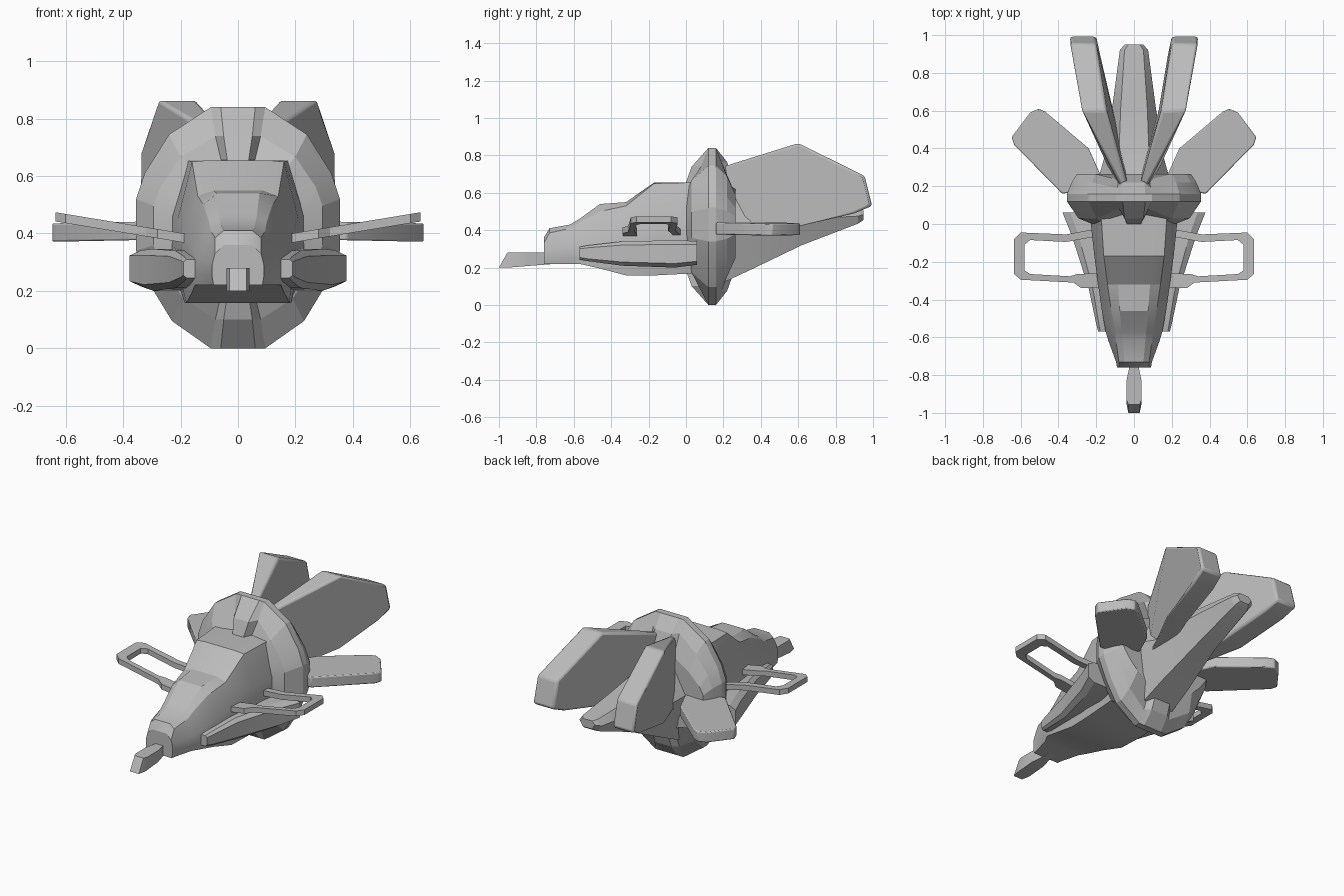
import bpy, bmesh, math

cube = bpy.data.objects.get("Cube")
if cube:
    bpy.data.objects.remove(cube, do_unlink=True)

grey = bpy.data.materials.new("hull_grey")
grey.use_nodes = True
GREY = (0.5, 0.5, 0.5, 1)
grey.diffuse_color = GREY
grey.node_tree.nodes["Principled BSDF"].inputs["Base Color"].default_value = GREY


def loft(name, rings, bevel=0.0, angle=25):
    """Bridge equal-length closed rings of points and cap both ends."""
    bm = bmesh.new()
    loops = [[bm.verts.new(p) for p in ring] for ring in rings]
    n = len(loops[0])
    for a, b in zip(loops, loops[1:]):
        for i in range(n):
            j = (i + 1) % n
            bm.faces.new((a[i], a[j], b[j], b[i]))
    bm.faces.new(loops[0])
    bm.faces.new(loops[-1])
    bmesh.ops.recalc_face_normals(bm, faces=bm.faces)
    mesh = bpy.data.meshes.new(name)
    bm.to_mesh(mesh)
    bm.free()
    mesh.materials.append(grey)
    ob = bpy.data.objects.new(name, mesh)
    bpy.context.collection.objects.link(ob)
    if bevel:
        mod = ob.modifiers.new("soft_edges", 'BEVEL')
        mod.width, mod.segments, mod.limit_method = bevel, 2, 'ANGLE'
        mod.angle_limit = math.radians(40)
    bpy.ops.object.select_all(action='DESELECT')
    ob.select_set(True)
    bpy.context.view_layer.objects.active = ob
    bpy.ops.object.shade_smooth_by_angle(angle=math.radians(angle))
    return ob


def section(y, half):
    """Mirror a half profile, listed top to bottom, into a full ring."""
    return ([(x, y, z) for x, z in half] +
            [(-x, y, z) for x, z in reversed(half)])


# Fuselage with stepped top line
loft("fuselage", [section(y, h) for y, h in (
    (-0.76, [(.05, .36), (.08, .33), (.09, .29), (.09, .25), (.085, .22)]),
    (-0.73, [(.05, .41), (.08, .385), (.095, .3), (.095, .25), (.09, .22)]),
    (-0.62, [(.06, .43), (.095, .41), (.135, .32), (.135, .26), (.12, .22)]),
    (-0.57, [(.065, .46), (.10, .44), (.15, .33), (.15, .26), (.15, .22)]),
    (-0.46, [(.075, .54), (.12, .5), (.17, .36), (.17, .27), (.16, .195)]),
    (-0.32, [(.085, .55), (.14, .53), (.19, .4), (.19, .28), (.18, .158)]),
    (-0.17, [(.10, .655), (.16, .65), (.21, .45), (.21, .28), (.185, .158)]),
    (0.06, [(.11, .655), (.175, .655), (.235, .46), (.235, .3), (.19, .17)]),
)])

# Nose probe with slanted tip
loft("nose_probe", [
    [(-w, y0, lo), (w, y0, lo), (w, y1, hi), (-w, y1, hi)]
    for w, y0, y1, lo, hi in (
        (.03, -1.0, -.955, .2, .28), (.04, -.95, -.93, .2, .28),
        (.04, -.83, -.83, .21, .28), (.025, -.76, -.76, .215, .28),
        (.025, -.7, -.7, .22, .28))])

# Lens-shaped collar with grooves between its radial panels
RIM = [(.06, .84), (.095, .84), (.24, .745), (.325, .61), (.355, .52),
       (.355, .34), (.30, .21), (.23, .095), (.095, 0), (.06, 0)]
GROOVES = (1, 8)


def collar_ring(y, sx, sz, dent=0.0):
    half = [(x * sx, y + (dent if i in GROOVES else 0), .42 + (z - .42) * sz)
            for i, (x, z) in enumerate(RIM)]
    return half + [(-x, yy, z) for x, yy, z in reversed(half)]


loft("collar", [collar_ring(*r) for r in (
    (0.0, .62, .56, .05), (.03, .83, .76, .05), (.12, 1, 1), (.16, 1, 1),
    (.22, .93, .82, -.03), (.265, .85, .52, -.03))], angle=15)

# Tapering tail boom
loft("tail_boom", [section(y, h) for y, h in (
    (.2, [(.12, .6), (.2, .45), (.10, .12)]),
    (.36, [(.08, .56), (.155, .42), (.09, .195)]),
    (.62, [(.07, .53), (.115, .46), (.06, .32)]),
    (.92, [(.05, .51), (.075, .475), (.045, .435)]),
    (.95, [(.03, .505), (.05, .485), (.03, .455)]))])

# Paired parts: s is the side sign, +1 for left
FIN = [(.2, .74, .03, .07), (.6, .865, .145, .28), (.955, .69, .2, .338),
       (.995, .53, .2, .34), (.9, .49, .18, .325), (.6, .42, .13, .275),
       (.22, .35, .02, .1)]
WING = [(.15, .2), (.38, .16), (.635, .42), (.648, .46), (.55, .59),
        (.505, .61), (.47, .595), (.24, .4)]
# Handle path as outer and inner corner pairs
HANDLE = [((.17, -.02), (.17, -.065)), ((.25, -.035), (.25, -.075)),
          ((.36, -.055), (.36, -.095)), ((.6, -.045), (.55, -.085)),
          ((.635, -.08), (.58, -.11)), ((.635, -.265), (.58, -.245)),
          ((.6, -.295), (.55, -.265)), ((.32, -.31), (.34, -.277)),
          ((.28, -.34), (.3, -.265)), ((.17, -.335), (.17, -.26))]


def tilt(x):
    return .365 + .165 * (x - .17)


for side, s in (("left", 1), ("right", -1)):
    loft(side + "_tail_fin", [[(s * p[k], p[0], p[1]) for p in FIN]
                              for k in (2, 3)], bevel=.014, angle=35)
    loft(side + "_wing", [[(s * x, y, z - .02 * x) for x, y in WING]
                          for z in (.384, .448)], bevel=.006, angle=35)
    loft(side + "_handle", [
        [(s * x, y, tilt(x) + h) for (x, y), h in
         ((o, 0), (o, .032), (i, .032), (i, 0))] for o, i in HANDLE])

    # Side pod: eight-sided section growing toward the back
    rings = []
    for y, x0, x1, z0, z1 in ((-.57, .135, .19, .245, .31),
                              (-.53, .13, .2, .235, .318),
                              (-.34, .13, .24, .21, .34),
                              (-.06, .15, .33, .2, .346),
                              (.06, .17, .378, .215, .342)):
        cx, cz, hx, hz = (x0 + x1) / 2, (z0 + z1) / 2, (x1 - x0) / 2, (z1 - z0) / 2
        rings.append([(s * (cx + hx * a), y, cz + hz * b) for a, b in (
            (1, .7), (.6, 1), (-.6, 1), (-1, .6),
            (-1, -.6), (-.6, -1), (.6, -1), (1, -.7))])
    loft(side + "_pod", rings)
